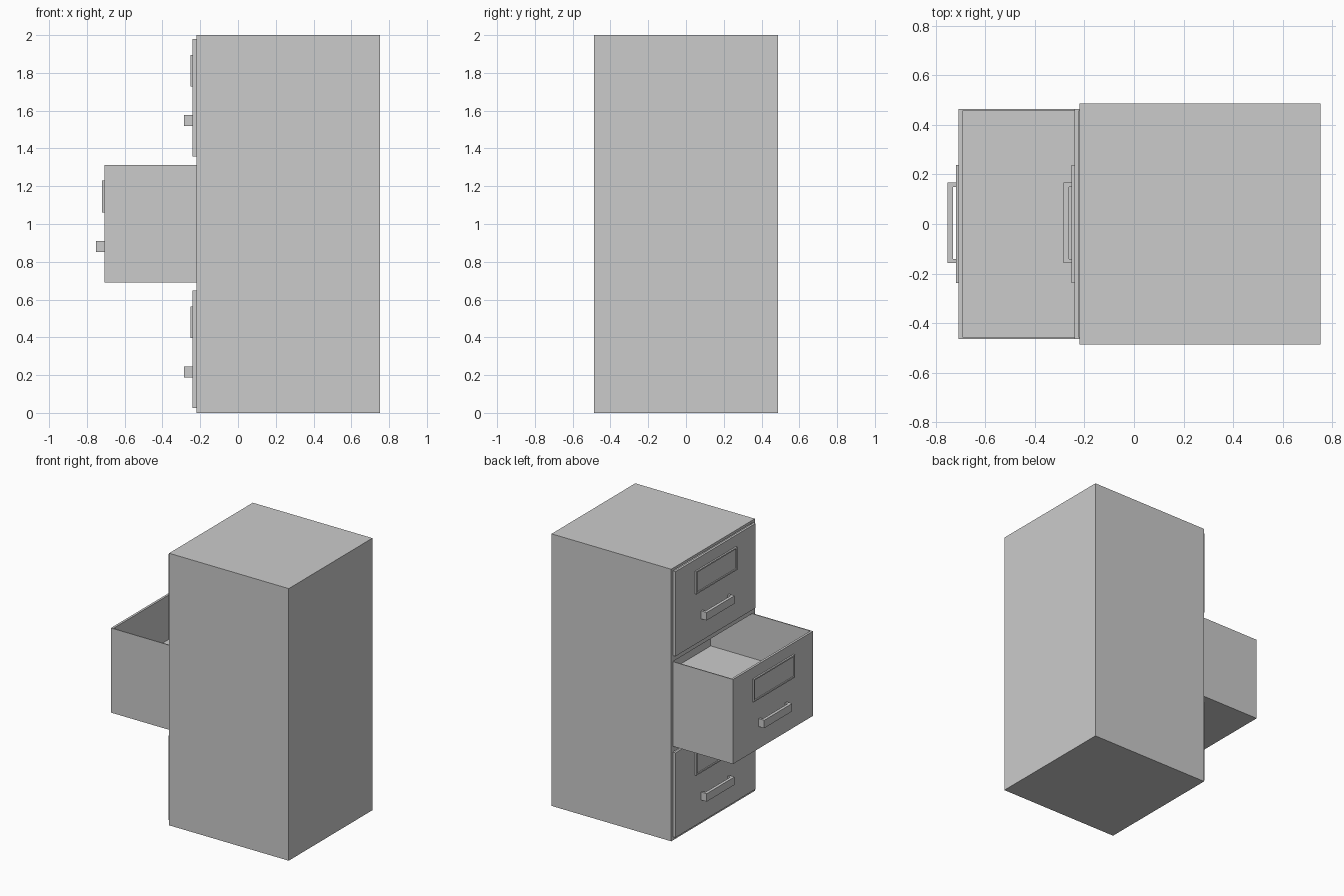
import bpy, bmesh
from mathutils import Vector

if "Cube" in bpy.data.objects:
    bpy.data.objects.remove(bpy.data.objects["Cube"])


def add_box(bm, lo, hi):
    lo, hi = Vector(lo), Vector(hi)
    vs = bmesh.ops.create_cube(bm, size=1)["verts"]
    for v in vs:
        v.co = Vector(((lo[i] + hi[i]) / 2 + v.co[i] * (hi[i] - lo[i])) for i in range(3))


def finish(name, bm):
    bmesh.ops.recalc_face_normals(bm, faces=bm.faces)
    me = bpy.data.meshes.new(name)
    bm.to_mesh(me)
    bm.free()
    ob = bpy.data.objects.new(name, me)
    bpy.context.collection.objects.link(ob)
    return ob


def boxes(name, *pairs):
    bm = bmesh.new()
    for lo, hi in pairs:
        add_box(bm, lo, hi)
    return finish(name, bm)


def prism(name, outline, axis, a, b):
    """Closed outline in the two other axes, extruded along axis from a to b."""
    bm = bmesh.new()
    pts = []
    for p in outline:
        q = list(p)
        q.insert(axis, a)
        pts.append(bm.verts.new(q))
    face = bm.faces.new(pts)
    ext = bmesh.ops.extrude_face_region(bm, geom=[face])["geom"]
    move = Vector((0, 0, 0))
    move[axis] = b - a
    bmesh.ops.translate(bm, vec=move, verts=[g for g in ext if isinstance(g, bmesh.types.BMVert)])
    return finish(name, bm)


def inset_pocket(bm, direction, rim, depth):
    """Sink a pocket into the face looking along direction."""
    bm.normal_update()
    face = max(bm.faces, key=lambda f: f.normal.dot(direction))
    bmesh.ops.inset_region(bm, faces=[face], thickness=rim)
    for v in face.verts:
        v.co += 0 * direction
    new = bmesh.ops.extrude_discrete_faces(bm, faces=[face])["faces"][0]
    bmesh.ops.translate(bm, vec=-depth * direction, verts=new.verts)
    return new


FRONT, DEPTH, HEIGHT = -0.24, 0.845, 0.622
BASES = (0.025, 0.69, 1.357)

# Cabinet shell with one pocket per drawer
cabinet = boxes("cabinet", ((-0.22, -0.486, 0), (0.753, 0.486, 2)))
cutter = boxes("drawer_pockets", *[((-0.4, -0.467, z - 0.002), (0.7, 0.467, z + HEIGHT + 0.002))
                                   for z in BASES])
mod = cabinet.modifiers.new("pockets", "BOOLEAN")
mod.object = cutter
mod.solver = "EXACT"
bpy.context.view_layer.objects.active = cabinet
bpy.ops.object.modifier_apply(modifier=mod.name)
bpy.data.objects.remove(cutter)

for z, pull, tag in zip(BASES, (0, 0.468, 0), ("lower", "middle", "upper")):
    x = FRONT - pull

    # Open-topped drawer with a raised floor
    bm = bmesh.new()
    add_box(bm, (x, -0.465, z), (x + DEPTH, 0.465, z + HEIGHT))
    floor = inset_pocket(bm, Vector((0, 0, 1)), 0.01, 0.327)
    mid = x + DEPTH / 2
    inner = [v for v in bm.verts if x + 0.005 < v.co.x < x + DEPTH - 0.005]
    for v in inner:
        v.co.x += 0.01 if v.co.x < mid else -0.01
    finish(tag + "_drawer", bm)

    # Label holder with a raised rim
    bm = bmesh.new()
    add_box(bm, (x - 0.012, -0.239, z + 0.372), (x, 0.239, z + 0.539))
    inset_pocket(bm, Vector((-1, 0, 0)), 0.014, 0.008)
    finish(tag + "_label_holder", bm)

    # U-shaped pull handle
    y0, y1, t = -0.158, 0.167, 0.017
    prism(tag + "_handle",
          [(x, y0), (x - 0.045, y0), (x - 0.045, y1), (x, y1),
           (x, y1 - t), (x - 0.023, y1 - t), (x - 0.023, y0 + t), (x, y0 + t)],
          2, z + 0.162, z + 0.22)
